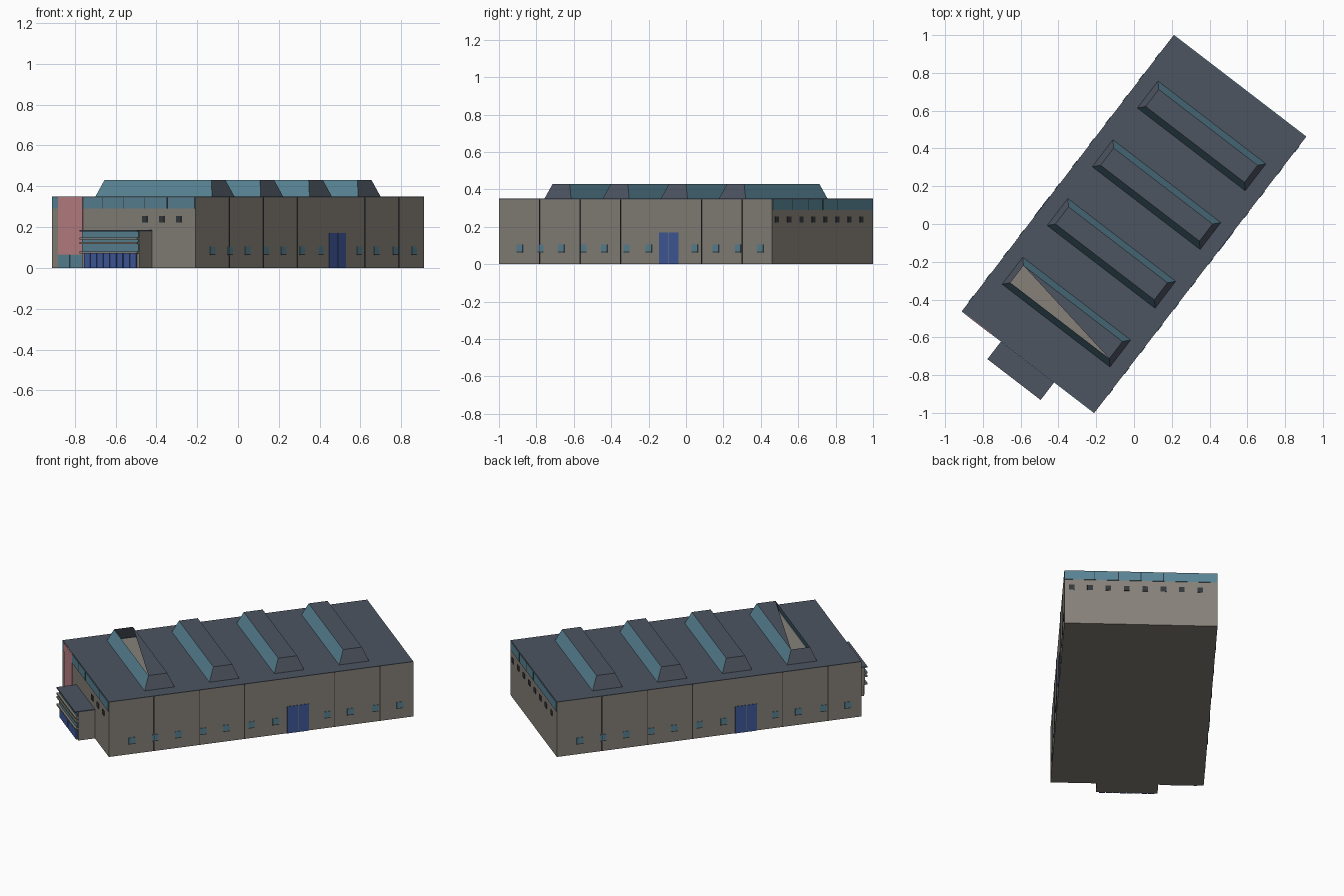
import bpy, bmesh, math
from mathutils import Matrix, Vector

if "Cube" in bpy.data.objects:
    bpy.data.objects.remove(bpy.data.objects["Cube"])

# Hall is modelled axis-aligned (x across, y along), then turned in plan
TURN = Matrix.Rotation(math.radians(-37.5), 4, 'Z')
W, L, H = 0.442, 0.92, 0.35      # half width, half length, height
P = 0.003                        # how far thin panels stand proud


def material(name, rgb):
    m = bpy.data.materials.new(name)
    m.diffuse_color = (*rgb, 1)
    m.use_nodes = True
    m.node_tree.nodes["Principled BSDF"].inputs["Base Color"].default_value = m.diffuse_color
    return m


WALL = material("wall", (0.24, 0.22, 0.19))
ROOF = material("roof", (0.075, 0.09, 0.12))
GLASS = material("glass", (0.10, 0.23, 0.30))
DARK = material("dark", (0.035, 0.04, 0.045))
BLUE = material("blue_door", (0.05, 0.10, 0.33))
PINK = material("pink", (0.50, 0.22, 0.24))


def finish(name, bm, *mats):
    bm.transform(TURN)
    mesh = bpy.data.meshes.new(name)
    bm.to_mesh(mesh)
    bm.free()
    for m in mats:
        mesh.materials.append(m)
    ob = bpy.data.objects.new(name, mesh)
    bpy.context.collection.objects.link(ob)
    return ob


def boxes(name, mat, spans):
    """One object from boxes given as (x0, x1, y0, y1, z0, z1)."""
    bm = bmesh.new()
    for x0, x1, y0, y1, z0, z1 in spans:
        m = (Matrix.Translation(((x0 + x1) / 2, (y0 + y1) / 2, (z0 + z1) / 2))
             @ Matrix.Diagonal((x1 - x0, y1 - y0, z1 - z0, 1)))
        bmesh.ops.create_cube(bm, size=1, matrix=m)
    return finish(name, bm, mat)


def on_sides(spans):
    """Panels (y0, y1, z0, z1) on the right wall, turned half round for the left."""
    out = []
    for y0, y1, z0, z1 in spans:
        out.append((W - P, W + P, y0, y1, z0, z1))
        out.append((-W - P, -W + P, -y1, -y0, z0, z1))
    return out


def on_end(sign, spans, d=P):
    """Panels (x0, x1, z0, z1) on the front (-1) or back (+1) end wall."""
    y = sign * L
    return [(x0, x1, y - d, y + d, z0, z1) for x0, x1, z0, z1 in spans]


# Main hall
boxes("hall_walls", WALL, [(-W, W, -L, L, 0, H - 0.004)])
boxes("hall_roof", ROOF, [(-W, W, -L, L, H - 0.004, H)])

# Long walls: panel joints, small windows, double doors
boxes("wall_joints", DARK, on_sides(
    [(-L + 0.273 * k - 0.002, -L + 0.273 * k + 0.002, 0, H - 0.005)
     for k in (1, 2, 3, 5, 6)]))
win = [-L + t for t in (0.14, 0.28, 0.42, 0.57, 0.71, 0.86, 1.01,
                        1.32, 1.46, 1.61, 1.76)]
boxes("side_windows", GLASS, on_sides([(y - .02, y + .02, .068, .105) for y in win]))
boxes("side_window_sills", DARK, on_sides([(y - .02, y + .02, .063, .068) for y in win]))
boxes("side_doors", BLUE, on_sides([(0.158, 0.222, 0, 0.17), (0.226, 0.29, 0, 0.17)]))

# End walls: high glass band with mullions, square windows
front_band = [(-W + 0.002, -0.405, 0.29, 0.345), (-0.25, W - 0.002, 0.29, 0.345)]
boxes("glass_bands", GLASS, on_end(-1, front_band)
      + on_end(1, [(-W + 0.002, W - 0.002, 0.29, 0.345)]))
mull = [(x - .002, x + .002, .29, .345) for x in (-0.13, 0, 0.13, 0.27)]
boxes("band_mullions", DARK, on_end(-1, mull, P + .001) + on_end(1, mull, P + .001))
boxes("end_windows", DARK,
      on_end(1, [(x - .016, x + .016, .222, .254)
                 for x in (0.40 - 0.106 * k for k in range(8))])
      + on_end(-1, [(x - .016, x + .016, .222, .254) for x in (0.13, 0.235, 0.34)]))

# Pink entrance panel with a glazed door below it
boxes("pink_panel", PINK, on_end(-1, [(-0.404, -0.25, 0.065, 0.347)], 0.004))
boxes("entrance_glazing", GLASS, on_end(-1, [(-0.404, -0.332, 0, 0.063),
                                             (-0.328, -0.25, 0, 0.063)]))

# Front annex with ledges, glazing rows and blue doors
X0, X1, Y = -0.18, 0.175, -1.04
boxes("annex_walls", WALL, [(X0, X1, Y + 0.02, -L, 0, 0.178)])
boxes("annex_roof", ROOF, [(X0, X1, Y, -L, 0.178, 0.185)])
boxes("annex_ledges", WALL, [(X0, X1, Y, Y + 0.02, z, z + 0.01)
                             for z in (0.07, 0.118, 0.14)])
boxes("annex_glazing", GLASS, [(X0 + .003, X1 - .003, Y + .013, Y + .022, a, b)
                               for a, b in ((.08, .118), (.128, .14), (.15, .178))])
step = (X1 - X0 - 0.03) / 8
boxes("annex_doors", BLUE, [(X0 + .015 + step * k + .002, X0 + .015 + step * (k + 1) - .002,
                             Y + .012, Y + .022, 0, .07) for k in range(8)])


# Roof skylights: tapered prisms, glass long sides, solid ends and top
def skylight(name, yc, opened=False):
    bm = bmesh.new()
    rings = []
    for hx, hy, z in ((0.36, 0.09, H), (0.33, 0.057, 0.43)):
        rings.append([bm.verts.new((sx * hx, yc + sy * hy, z))
                      for sx, sy in ((-1, -1), (1, -1), (1, 1), (-1, 1))])
    lo, hi = rings
    for i in range(4):
        j = (i + 1) % 4
        bm.faces.new((lo[i], lo[j], hi[j], hi[i])).material_index = 1 if i % 2 else 0
    # the front skylight lacks one triangle of its top
    top = (hi[1], hi[2], hi[3]) if opened else hi
    bm.faces.new(top).material_index = 1
    finish(name, bm, GLASS, ROOF)


for k in range(4):
    skylight(f"skylight_{k + 1}", -0.588 + 0.392 * k, opened=(k == 0))
boxes("skylight_floor", WALL, [(-0.35, 0.35, -0.668, -0.508, H - .001, H + .002)])
